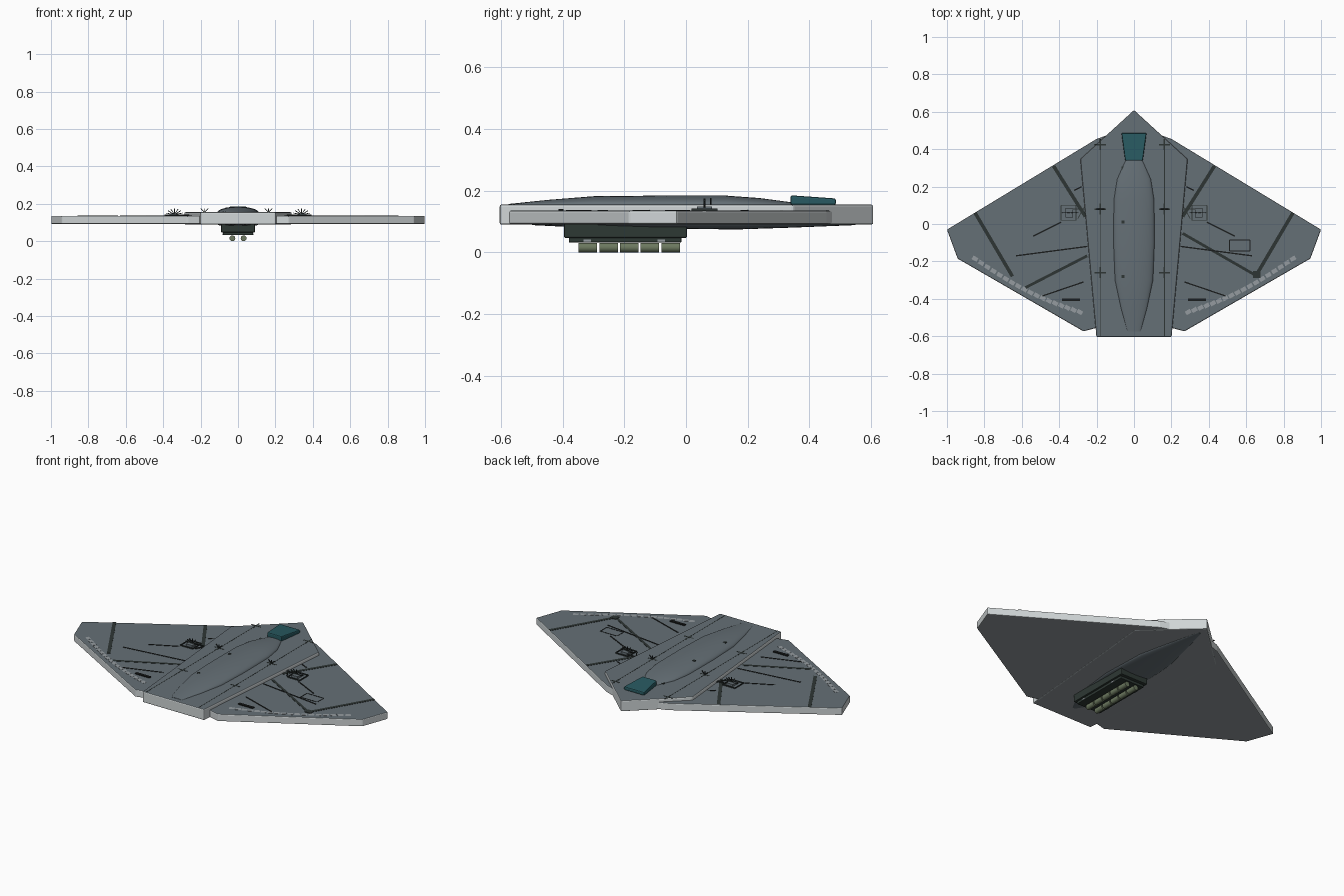
import bpy, bmesh, math
from mathutils import Vector, Matrix

if "Cube" in bpy.data.objects:
    bpy.data.objects.remove(bpy.data.objects["Cube"])


def material(name, rgb):
    m = bpy.data.materials.new(name)
    m.diffuse_color = (*rgb, 1)
    m.use_nodes = True
    m.node_tree.nodes["Principled BSDF"].inputs["Base Color"].default_value = m.diffuse_color
    return m


SLATE = material("slate_top", (0.13, 0.16, 0.18))
BELLY = material("belly_grey", (0.29, 0.32, 0.335))
RIM = material("light_rim", (0.63, 0.67, 0.68))
DARK = material("dark_marking", (0.027, 0.036, 0.034))
BLACK = material("black_line", (0.01, 0.012, 0.012))
POD = material("pod_dark", (0.027, 0.04, 0.034))
TEAL = material("teal_canopy", (0.021, 0.1, 0.118))
OLIVE = material("olive_drum", (0.15, 0.19, 0.115))
PALE = material("pale_scuff", (0.3, 0.33, 0.35))


def finish(name, bm, mats, bevel=0, smooth=False):
    bmesh.ops.recalc_face_normals(bm, faces=bm.faces[:])
    bm.normal_update()
    # with three materials: top, underside, rim by face direction
    if len(mats) == 3:
        for f in bm.faces:
            f.material_index = 0 if f.normal.z > 0.5 else 1 if f.normal.z < -0.5 else 2
    me = bpy.data.meshes.new(name)
    bm.to_mesh(me)
    bm.free()
    for m in mats:
        me.materials.append(m)
    ob = bpy.data.objects.new(name, me)
    bpy.context.collection.objects.link(ob)
    if bevel:
        b = ob.modifiers.new("edge", "BEVEL")
        b.width, b.segments = bevel, 2
    if smooth:
        bpy.context.view_layer.objects.active = ob
        ob.select_set(True)
        bpy.ops.object.shade_smooth_by_angle(angle=math.radians(35))
        ob.select_set(False)
    return ob


def prism(name, outline, z0, z1, mats, bevel=0):
    """Plan outline raised from z0 to z1 (z1 may be a function of y)."""
    top = z1 if callable(z1) else (lambda y: z1)
    bm = bmesh.new()
    lo = [bm.verts.new((x, y, z0)) for x, y in outline]
    hi = [bm.verts.new((x, y, top(y))) for x, y in outline]
    bm.faces.new(lo)
    bm.faces.new(hi)
    n = len(lo)
    for i in range(n):
        j = (i + 1) % n
        bm.faces.new((lo[i], lo[j], hi[j], hi[i]))
    return finish(name, bm, mats, bevel)


def rect(x0, x1, y0, y1):
    return [(x0, y0), (x1, y0), (x1, y1), (x0, y1)]


def bars(name, segments, width, height, mat):
    """Straight bars between pairs of 3D points, joined in one object."""
    bm = bmesh.new()
    for a, b in segments:
        a, b = Vector(a), Vector(b)
        rot = (b - a).to_track_quat('X', 'Z').to_matrix().to_4x4()
        size = Matrix.Diagonal(((b - a).length, width, height, 1))
        bmesh.ops.create_cube(bm, size=1, matrix=Matrix.Translation((a + b) / 2) @ rot @ size)
    return finish(name, bm, [mat])


def flat(pairs, z, s=1):
    return [((s * a, b, z), (s * c, d, z)) for a, b, c, d in pairs]


def fairing(name, stations, z0, up, mat):
    """Half-elliptic lofted bulge; stations are (y, half width, height)."""
    bm = bmesh.new()
    rings = []
    for y, w, h in stations:
        rings.append([bm.verts.new((w * math.cos(t * math.pi / 16), y,
                                    z0 + up * h * math.sin(t * math.pi / 16))) for t in range(17)])
    for r, s in zip(rings, rings[1:]):
        for i in range(16):
            bm.faces.new((r[i], r[i + 1], s[i + 1], s[i]))
    for r in (rings[0], rings[-1]):
        bm.faces.new(r)
    bm.faces.new([r[0] for r in rings] + [r[16] for r in rings[::-1]])
    return finish(name, bm, [mat], smooth=True)


# Central hull and the two wings
prism("hull", [(0, 0.609), (0.287, 0.347), (0.201, -0.604), (-0.201, -0.604), (-0.287, 0.347)],
      0.09, 0.155, [SLATE, BELLY, RIM], 0.006)
for s, side in ((1, "right"), (-1, "left")):
    wing = [(0.1, 0.49), (0.2, 0.455), (1, -0.03), (0.943, -0.185),
            (0.27, -0.574), (0.2, -0.555), (0.1, -0.53)]
    prism(side + "_wing", [(s * x, y) for x, y in wing], 0.092, 0.135, [SLATE, BELLY, RIM], 0.005)

# Dorsal spine and shallow keel
body = [(-0.575, 0.035, 0.003), (-0.45, 0.07, 0.016), (-0.3, 0.102, 0.028), (-0.1, 0.11, 0.03),
        (0.13, 0.108, 0.03), (0.24, 0.09, 0.022), (0.33, 0.05, 0.01), (0.38, 0.02, 0.002)]
fairing("dorsal_spine", body, 0.154, 1, SLATE)
keel = [(-0.5, 0.01, 0.002), (-0.38, 0.08, 0.008), (-0.1, 0.11, 0.014), (0.17, 0.1, 0.016),
        (0.35, 0.06, 0.01), (0.55, 0.008, 0.002)]
fairing("keel", keel, 0.0905, -1, SLATE)

# Canopy slab near the nose
prism("canopy", [(-0.047, 0.339), (0.047, 0.339), (0.067, 0.486), (-0.067, 0.486)], 0.154,
      lambda y: 0.185 - 0.07 * (y - 0.34), [TEAL], 0.006)

# Belly pod with two rows of drums
prism("pod_body", rect(-0.09, 0.09, -0.395, 0.003), 0.047, 0.092, [POD], 0.004)
prism("pod_tray", rect(-0.08, 0.08, -0.38, -0.015), 0.032, 0.048, [POD], 0.003)
for y in (-0.32, -0.08):
    prism("pod_lug", rect(-0.083, 0.083, y - 0.012, y + 0.012), 0.034, 0.041, [PALE])
bm = bmesh.new()
for x in (-0.03, 0.03):
    for k in range(5):
        at = Matrix.Translation((x, -0.318 + 0.067 * k, 0.0155))
        bmesh.ops.create_cone(bm, cap_ends=True, segments=20, radius1=0.0155, radius2=0.0155,
                              depth=0.06, matrix=at @ Matrix.Rotation(math.pi / 2, 4, 'X'))
finish("drums", bm, [OLIVE], smooth=True)

# Wing markings: thick stripes, hairlines, short dashes and pale scuffs
Z = 0.1355
bars("right_long_stripe", flat([(0.26, -0.05, 0.66, -0.28)], Z), 0.015, 0.002, DARK)
bars("left_long_stripe", flat([(-0.25, -0.17, -0.58, -0.34)], Z), 0.015, 0.002, DARK)
bars("stripe_joint", flat([(0.635, -0.27, 0.675, -0.27)], Z + 0.001), 0.035, 0.003, DARK)
for s, side in ((1, "right"), (-1, "left")):
    bars(side + "_stripes", flat([(0.43, 0.31, 0.26, 0.04), (0.85, 0.06, 0.65, -0.28)], Z, s),
         0.019, 0.002, DARK)
    bars(side + "_hairlines", flat([(0.25, -0.12, 0.63, -0.17), (0.39, 0.01, 0.54, -0.065),
                                    (0.27, -0.31, 0.49, -0.385), (0.28, 0.2, 0.32, 0.18)], Z, s),
         0.007, 0.003, BLACK)
    bars(side + "_dash", flat([(0.29, -0.405, 0.385, -0.405)], Z + 0.002, s), 0.016, 0.006, BLACK)
    # pale scuffs follow the trailing edge
    scuffs = []
    for k in range(18):
        t = k / 17
        x = 0.85 - 0.56 * t
        y = -0.185 - 0.285 * t - 0.03 * math.sin(math.pi * t)
        scuffs.append((x + 0.013, y + 0.007, x - 0.013, y - 0.008))
    bars(side + "_scuffs", flat(scuffs, Z - 0.0002, s), 0.022, 0.001, PALE)

    # Raised equipment: framed box, cross members and a fan of spikes
    frame = [(0.31, 0.02, 0.39, 0.02), (0.39, 0.02, 0.39, 0.1), (0.39, 0.1, 0.31, 0.1),
             (0.31, 0.1, 0.31, 0.02), (0.25, 0.08, 0.35, 0.08), (0.26, 0.1, 0.3, 0.03)]
    bars(side + "_equipment_frame", flat(frame, 0.139, s), 0.004, 0.006, DARK)
    prism(side + "_equipment_plate", rect(*sorted((s * 0.325, s * 0.365)), 0.035, 0.085),
          0.135, 0.148, [SLATE])
    spikes = []
    for k in range(7):
        a = math.radians(15 + 25 * k)
        spikes.append(((s * 0.34, 0.06, 0.142),
                       (s * 0.34 + 0.045 * math.cos(a), 0.06, 0.142 + 0.033 * math.sin(a))))
    bars(side + "_spike_fan", spikes, 0.005, 0.004, DARK)

# Outlined hatch on one wing
bars("wing_hatch", flat([(0.51, -0.085, 0.62, -0.085), (0.62, -0.085, 0.62, -0.145),
                         (0.62, -0.145, 0.51, -0.145), (0.51, -0.145, 0.51, -0.085)], Z),
     0.004, 0.002, BLACK)

# Hull seam lines with flat cross-shaped fittings and small pins
Z = 0.1552
for x in (-0.18, 0.163):
    bars("hull_seam", flat([(x, 0.44, x, -0.6)], Z), 0.003, 0.001, DARK)
    cross = []
    for y in (0.425, 0.08, -0.26):
        cross += [(x - 0.03, y, x + 0.03, y), (x, y - 0.03, x, y + 0.03), (x - 0.011, y, x + 0.011, y)]
    bars("hull_crosses", flat(cross, Z), 0.008, 0.001, DARK)
    bars("hull_pins", [((x, 0.08, 0.155), (x + d, 0.08, 0.175)) for d in (-0.02, 0, 0.02)],
         0.004, 0.004, DARK)
# Small fittings on the spine
bars("spine_studs", [((-0.068, y, z), (-0.052, y, z)) for y, z in
                     ((0.3, 0.157), (0.01, 0.1795), (-0.28, 0.177))], 0.016, 0.004, DARK)
